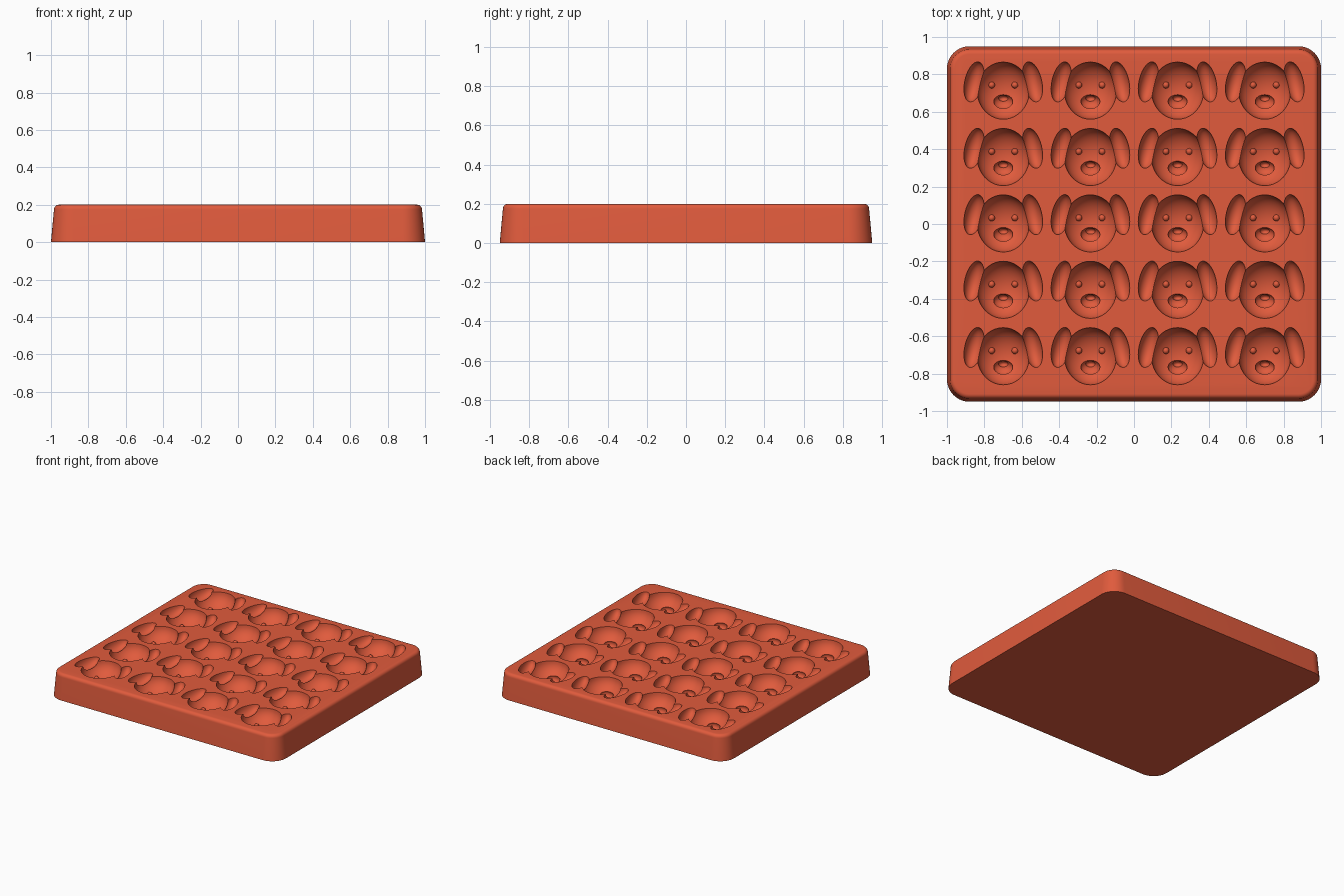
import bpy, bmesh, math
from mathutils import Matrix, Vector

cube = bpy.data.objects.get("Cube")
if cube:
    bpy.data.objects.remove(cube, do_unlink=True)

HEIGHT = 0.2
COLS, ROWS = 4, 5
STEP_X, STEP_Y = 0.466, 0.355

silicone = bpy.data.materials.new("terracotta_silicone")
silicone.use_nodes = True
colour = (0.75, 0.105, 0.046, 1)
silicone.diffuse_color = colour
silicone.node_tree.nodes["Principled BSDF"].inputs["Base Color"].default_value = colour


def make_object(name, bm):
    bmesh.ops.recalc_face_normals(bm, faces=bm.faces)
    mesh = bpy.data.meshes.new(name)
    bm.to_mesh(mesh)
    bm.free()
    mesh.materials.append(silicone)
    obj = bpy.data.objects.new(name, mesh)
    bpy.context.collection.objects.link(obj)
    return obj


def rounded_ring(bm, z, inset, hx=1.0, hy=0.95, radius=0.12, steps=10):
    """Rounded rectangle of vertices, shrunk by inset."""
    r = radius - inset
    verts = []
    for i, (sx, sy) in enumerate([(1, 1), (-1, 1), (-1, -1), (1, -1)]):
        for k in range(steps + 1):
            a = math.pi / 2 * (i + k / steps)
            verts.append(bm.verts.new((sx * (hx - radius) + r * math.cos(a),
                                       sy * (hy - radius) + r * math.sin(a), z)))
    return verts


def tray_block():
    """Tapered slab with a rounded upper rim."""
    bm = bmesh.new()
    profile = [(0, 0)]
    rim = 0.026
    for k in range(7):
        a = math.pi / 2 * k / 6
        profile.append((HEIGHT - rim + rim * math.sin(a),
                        0.016 + rim * (1 - math.cos(a))))
    rings = [rounded_ring(bm, z, inset) for z, inset in profile]
    for low, high in zip(rings, rings[1:]):
        n = len(low)
        for i in range(n):
            j = (i + 1) % n
            bm.faces.new((low[i], low[j], high[j], high[i]))
    bm.faces.new(rings[0])
    bm.faces.new(rings[-1])
    return make_object("mould_tray", bm)


def repeated_ellipsoids(name, centre, radii, tilt=0, mirrored=False, segments=24):
    """One ellipsoid, or a mirrored pair, in every cell of the grid."""
    bm = bmesh.new()
    for col in range(COLS):
        for row in range(ROWS):
            cell = Vector(((col - (COLS - 1) / 2) * STEP_X,
                           (row - (ROWS - 1) / 2) * STEP_Y + 0.003, 0))
            for side in ((-1, 1) if mirrored else (1,)):
                place = Vector((centre[0] * side, centre[1], centre[2]))
                matrix = (Matrix.Translation(cell + place)
                          @ Matrix.Rotation(tilt * side, 4, 'Z')
                          @ Matrix.Diagonal((*radii, 1)))
                bmesh.ops.create_uvsphere(bm, u_segments=segments,
                                          v_segments=segments // 2,
                                          radius=1, matrix=matrix)
    return make_object(name, bm)


tray = tray_block()


def combine(cutter, operation):
    mod = tray.modifiers.new(cutter.name, 'BOOLEAN')
    mod.operation = operation
    mod.solver = 'MANIFOLD'
    mod.object = cutter
    bpy.context.view_layer.objects.active = tray
    bpy.ops.object.modifier_apply(modifier=mod.name)
    bpy.data.objects.remove(cutter, do_unlink=True)


# Puppy face cavities
combine(repeated_ellipsoids("head_cavities", (0, 0, HEIGHT + 0.001),
                            (0.14, 0.153, 0.115), segments=40), 'DIFFERENCE')
combine(repeated_ellipsoids("ear_cavities", (0.156, 0.047, HEIGHT + 0.002),
                            (0.05, 0.11, 0.065), math.radians(13), True, 28), 'DIFFERENCE')
combine(repeated_ellipsoids("muzzle_cavities", (0, -0.06, 0.097),
                            (0.052, 0.04, 0.036)), 'DIFFERENCE')
combine(repeated_ellipsoids("nose_cavities", (0, -0.042, 0.072),
                            (0.026, 0.017, 0.026), segments=16), 'DIFFERENCE')

# Raised eyes inside each head
combine(repeated_ellipsoids("eye_bumps", (0.0625, 0.03, 0.1),
                            (0.018, 0.018, 0.018), 0, True, 16), 'UNION')

# Smooth shading with crisp cavity edges
bpy.ops.object.select_all(action='DESELECT')
tray.select_set(True)
bpy.context.view_layer.objects.active = tray
bpy.ops.object.shade_smooth_by_angle(angle=math.radians(35))
